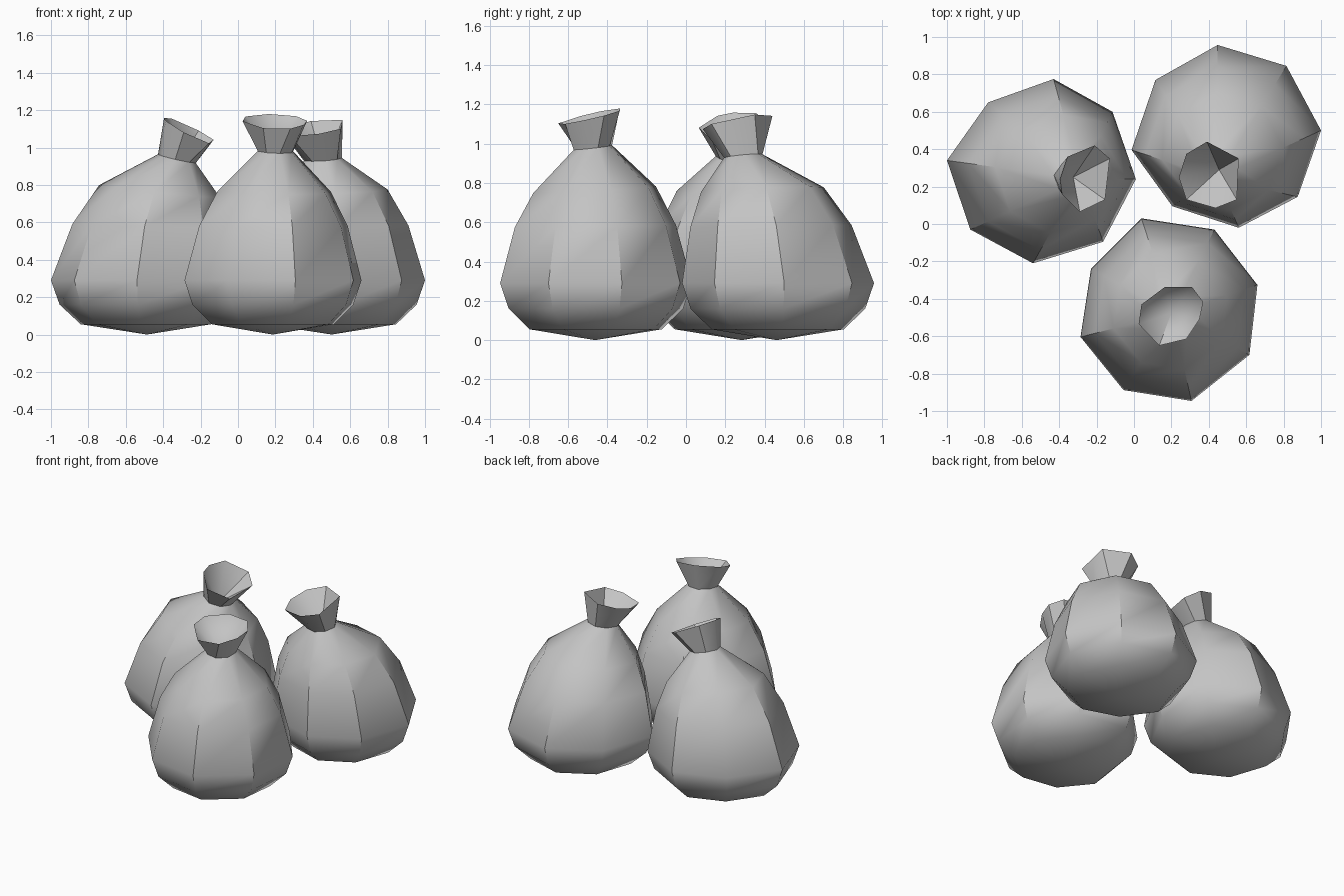
import bpy, bmesh, math

if "Cube" in bpy.data.objects:
    bpy.data.objects.remove(bpy.data.objects["Cube"])

grey = bpy.data.materials.new("plain grey")
grey.diffuse_color = (0.55, 0.55, 0.55, 1)
grey.use_nodes = True
grey.node_tree.nodes["Principled BSDF"].inputs["Base Color"].default_value = grey.diffuse_color

# Body rings: height, scale of the widest outline, drift towards neck, share of rim tilt
BODY_RINGS = [
    (0.055, 0.69, 0.0, 0.0),
    (0.16, 0.91, 0.0, 0.0),
    (0.29, 1.00, 0.0, 0.0),
    (0.58, 0.84, 0.2, 0.05),
    (0.765, 0.64, 0.45, 0.2),
]


def sack(name, outline, neck, rim, rim_height, tilt):
    """Eight-sided sack: outline is its widest ring, rim its mouth seen from above."""
    n = len(outline)
    cx, cy = (sum(p[k] for p in outline) / n for k in (0, 1))
    rx, ry = (sum(p[k] for p in rim) / n for k in (0, 1))
    bm = bmesh.new()

    def ring(centre, offsets, scale, lean):
        result = []
        for ox, oy in offsets:
            dx, dy = ox * scale, oy * scale
            z = centre[2] + lean * (tilt[0] * dx + tilt[1] * dy)
            result.append(bm.verts.new((centre[0] + dx, centre[1] + dy, z)))
        return result

    body = [(x - cx, y - cy) for x, y in outline]
    mouth = [(x - rx, y - ry) for x, y in rim]
    rings = []
    for z, s, drift, lean in BODY_RINGS:
        c = (cx + (neck[0] - cx) * drift, cy + (neck[1] - cy) * drift, z)
        rings.append(ring(c, body, s, lean))
    rings.append(ring(neck, body, 0.2, 0.45))                 # gathered neck
    rings.append(ring((rx, ry, rim_height), mouth, 1, 1))     # flared rim

    for low, high in zip(rings, rings[1:]):
        for i in range(n):
            j = (i + 1) % n
            bm.faces.new((low[i], low[j], high[j], high[i]))

    # Shallow pointed base and the funnel inside the rim
    base = bm.verts.new((cx, cy, 0))
    pit = bm.verts.new((neck[0], neck[1], neck[2] - 0.03))
    for i in range(n):
        j = (i + 1) % n
        bm.faces.new((base, rings[0][j], rings[0][i]))
        bm.faces.new((pit, rings[-1][i], rings[-1][j]))
    bmesh.ops.recalc_face_normals(bm, faces=bm.faces)

    mesh = bpy.data.meshes.new(name)
    bm.to_mesh(mesh)
    bm.free()
    mesh.materials.append(grey)
    obj = bpy.data.objects.new(name, mesh)
    bpy.context.collection.objects.link(obj)
    bpy.ops.object.select_all(action='DESELECT')
    obj.select_set(True)
    bpy.context.view_layer.objects.active = obj
    bpy.ops.object.shade_smooth_by_angle(angle=math.radians(40))


# Left sack, leaning to the right
sack("left_sack",
     [(0.01, 0.24), (-0.115, 0.60), (-0.43, 0.775), (-0.78, 0.65),
      (-1.0, 0.34), (-0.875, -0.03), (-0.54, -0.21), (-0.165, -0.095)],
     (-0.325, 0.25, 0.94),
     [(-0.142, 0.24), (-0.13, 0.35), (-0.21, 0.42), (-0.355, 0.36),
      (-0.395, 0.24), (-0.385, 0.16), (-0.29, 0.065), (-0.155, 0.13)],
     1.09, (-0.5, 0.14))

# Right sack at the back, leaning forward
sack("right_sack",
     [(1.0, 0.50), (0.815, 0.845), (0.447, 0.957), (0.115, 0.77),
      (-0.013, 0.396), (0.205, 0.095), (0.56, -0.02), (0.875, 0.145)],
     (0.455, 0.29, 0.937),
     [(0.555, 0.25), (0.56, 0.35), (0.39, 0.44), (0.28, 0.375),
      (0.24, 0.25), (0.28, 0.13), (0.436, 0.085), (0.55, 0.13)],
     1.105, (0.15, 0.21))

# Front sack, standing upright
sack("front_sack",
     [(0.66, -0.326), (0.43, -0.03), (0.04, 0.03), (-0.23, -0.24),
      (-0.286, -0.604), (-0.056, -0.888), (0.307, -0.946), (0.617, -0.70)],
     (0.20, -0.475, 0.98),
     [(0.37, -0.417), (0.31, -0.337), (0.165, -0.337), (0.04, -0.43),
      (0.025, -0.535), (0.135, -0.65), (0.28, -0.615), (0.35, -0.51)],
     1.14, (-0.08, 0.25))
